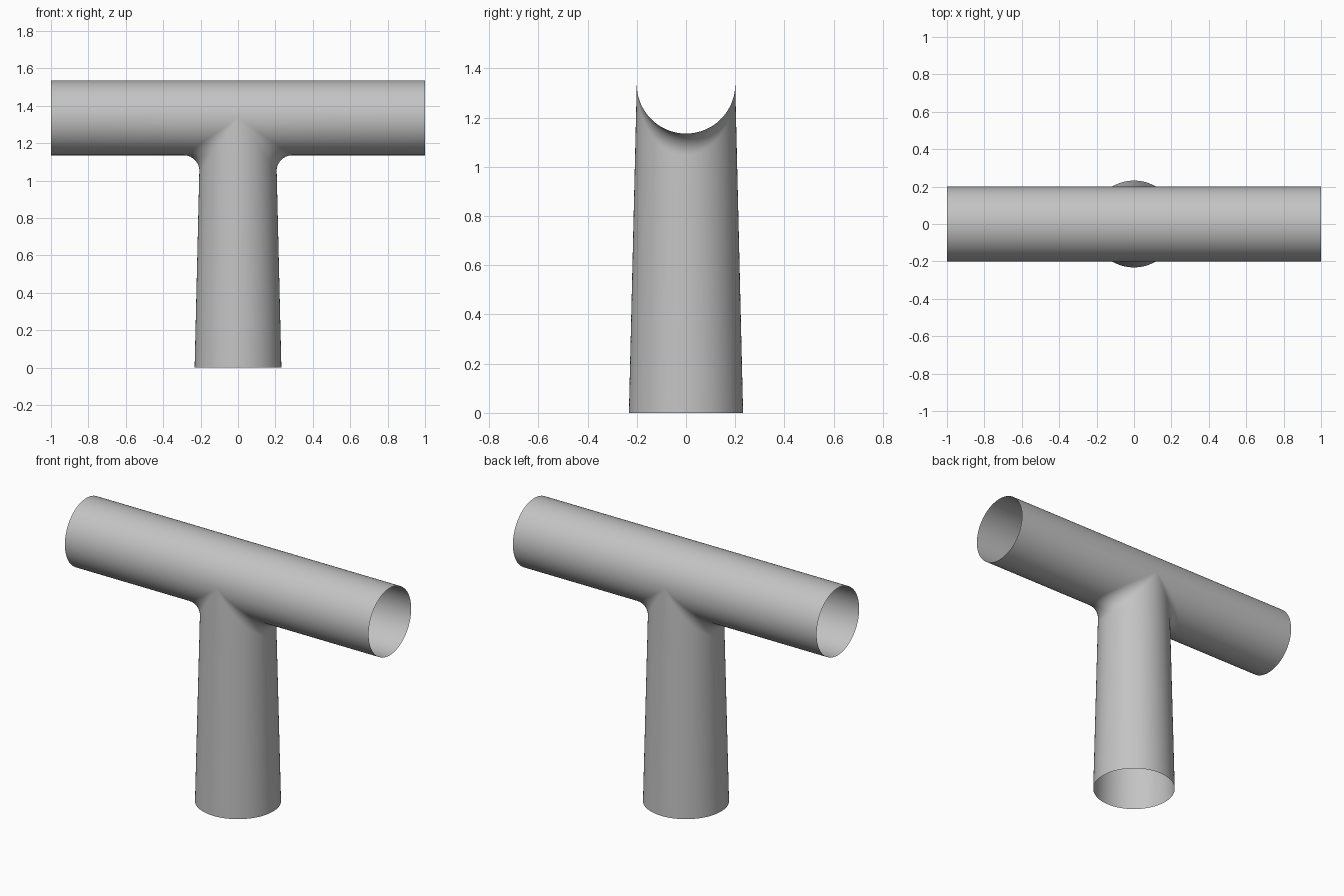
import bpy
import bmesh
from math import sin, cos, pi
from mathutils import Vector

if "Cube" in bpy.data.objects:
    bpy.data.objects.remove(bpy.data.objects["Cube"], do_unlink=True)

PIPE_R = 0.2        # crossbar radius, also stem radius at the joint
AXIS_Z = 1.335      # height of the crossbar axis
HALF_LEN = 1.0
BASE_R = 0.232      # stem radius on the ground
FILLET = 0.09
TAPER = (BASE_R - PIPE_R) / AXIS_Z
SEGS = 64           # steps around half a circle
ARC = 10            # steps across the fillet
STEM_ROWS = 6

grey = bpy.data.materials.new("plain grey")
grey.use_nodes = True
colour = (0.55, 0.55, 0.55, 1.0)
grey.diffuse_color = colour
grey.node_tree.nodes["Principled BSDF"].inputs["Base Color"].default_value = colour


def lower_path(a):
    """Line up the stem, round the fillet and out along the crossbar."""
    c, s = cos(a), sin(a)
    reach = PIPE_R + FILLET
    centre = Vector((reach * c, reach * s, AXIS_Z - reach * c))
    on_stem, on_bar = Vector((c, s, 0)), Vector((0, s, -c))
    arc = []
    for i in range(ARC + 1):
        u = i / ARC
        p = centre - FILLET * on_stem.lerp(on_bar, u).normalized()
        p += on_stem * TAPER * (AXIS_Z - p.z) * (1 - u)
        arc.append(p)
    foot = Vector((BASE_R * c, BASE_R * s, 0))
    stem = [foot.lerp(arc[0], i / STEM_ROWS) for i in range(STEM_ROWS)]
    return stem + arc + [Vector((HALF_LEN, arc[-1].y, arc[-1].z))]


def upper_path(a):
    """Line along the top half of the crossbar."""
    y, z = PIPE_R * sin(a), AXIS_Z - PIPE_R * cos(a)
    return [Vector((0, y, z)), Vector((HALF_LEN, y, z))]


def add_grid(bm, path, start):
    """Skin the paths swept over half a turn."""
    rows = [[bm.verts.new(p) for p in path(start + pi * i / SEGS)]
            for i in range(SEGS + 1)]
    for r0, r1 in zip(rows, rows[1:]):
        for j in range(len(r0) - 1):
            bm.faces.new((r0[j], r1[j], r1[j + 1], r0[j + 1]))


# Open tee pipe: right half, mirrored across x
bm = bmesh.new()
add_grid(bm, lower_path, -pi / 2)
add_grid(bm, upper_path, pi / 2)
bmesh.ops.remove_doubles(bm, verts=bm.verts, dist=0.0002)
bmesh.ops.recalc_face_normals(bm, faces=bm.faces)

# Point the skin outward, judged by the crossbar's topmost face
top = max(bm.faces, key=lambda f: f.calc_center_median().z)
if top.normal.z < 0:
    bmesh.ops.reverse_faces(bm, faces=bm.faces)
for f in bm.faces:
    f.smooth = True

mesh = bpy.data.meshes.new("tee_pipe")
bm.to_mesh(mesh)
bm.free()
mesh.materials.append(grey)
tee = bpy.data.objects.new("tee_pipe", mesh)
bpy.context.collection.objects.link(tee)
mirror = tee.modifiers.new("mirror_halves", 'MIRROR')
mirror.use_axis = (True, False, False)
mirror.merge_threshold = 0.0005
